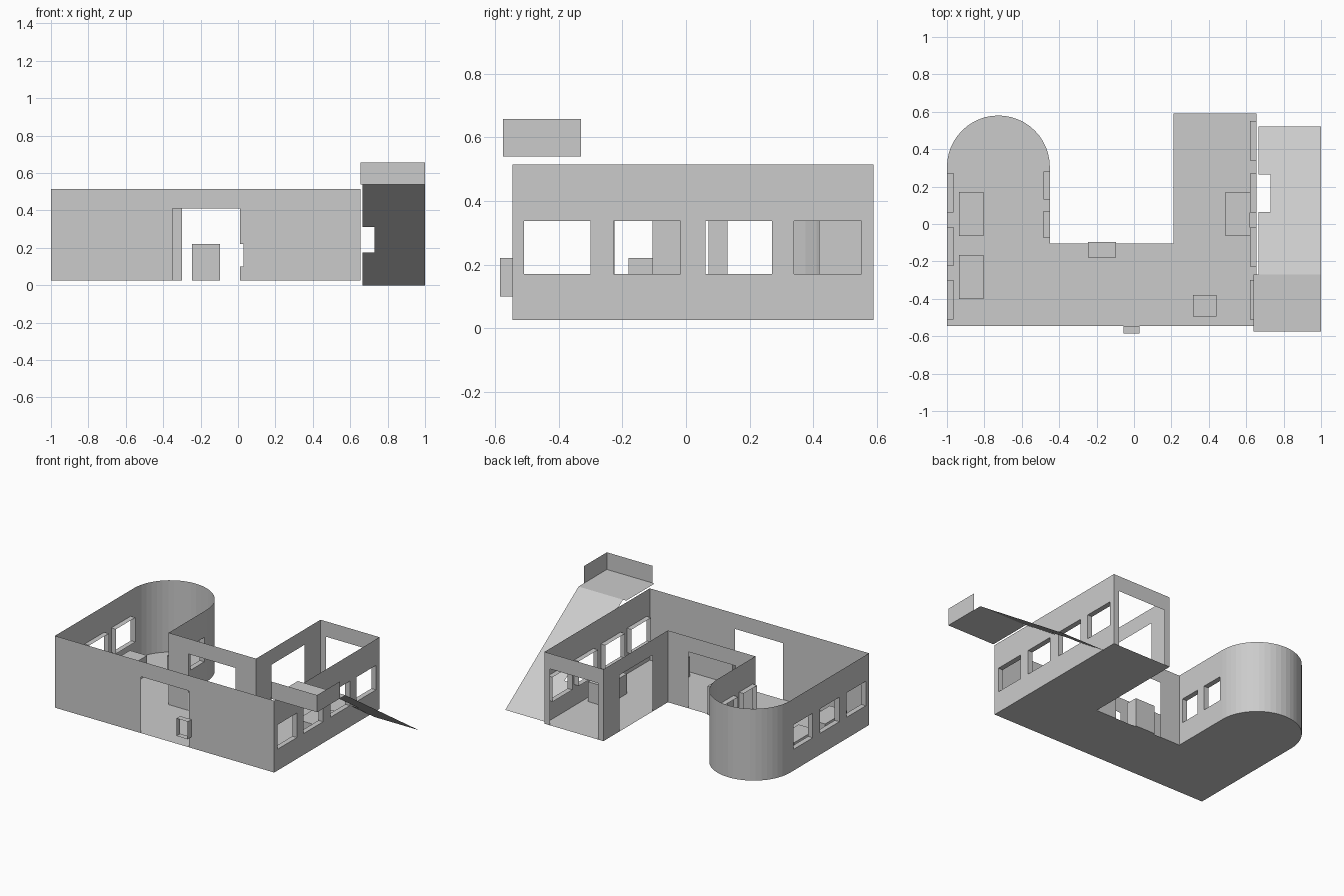
import bpy, bmesh, math
from mathutils import Vector

if "Cube" in bpy.data.objects:
    bpy.data.objects.remove(bpy.data.objects["Cube"])

Z0, Z1 = 0.025, 0.515          # floor level and wall top
DOOR_TOP = 0.41
WIN = (0.17, 0.337)            # window sill and head

grey = bpy.data.materials.new("plain_grey")
grey.diffuse_color = (0.6, 0.6, 0.6, 1)
grey.use_nodes = True
grey.node_tree.nodes["Principled BSDF"].inputs["Base Color"].default_value = grey.diffuse_color


def make(name, faces):
    """Build an object from polygons and merge coplanar pieces."""
    bm = bmesh.new()
    for pts in faces:
        bm.faces.new([bm.verts.new(p) for p in pts])
    bmesh.ops.remove_doubles(bm, verts=bm.verts, dist=1e-5)
    bmesh.ops.dissolve_limit(bm, angle_limit=0.002, verts=bm.verts, edges=bm.edges)
    me = bpy.data.meshes.new(name)
    bm.to_mesh(me)
    bm.free()
    me.materials.append(grey)
    ob = bpy.data.objects.new(name, me)
    bpy.context.collection.objects.link(ob)
    return ob


def wall(name, a, b, holes=()):
    """Thin wall from a to b with rectangular holes (start, end, low, high)
    measured on the x or y axis that the wall follows."""
    a, b = Vector(a), Vector(b)
    ax = 0 if abs(b.x - a.x) > abs(b.y - a.y) else 1
    us = sorted({a[ax], b[ax], *[h[0] for h in holes], *[h[1] for h in holes]},
                reverse=a[ax] > b[ax])
    zs = sorted({Z0, Z1, *[h[2] for h in holes], *[h[3] for h in holes]})

    def pt(u, z):
        p = [a.x, a.y, z]
        p[ax] = u
        return tuple(p)

    faces = []
    for u0, u1 in zip(us, us[1:]):
        for z0, z1 in zip(zs, zs[1:]):
            um, zm = (u0 + u1) / 2, (z0 + z1) / 2
            if not any(h[0] < um < h[1] and h[2] < zm < h[3] for h in holes):
                faces.append([pt(u0, z0), pt(u1, z0), pt(u1, z1), pt(u0, z1)])
    make(name, faces)


def frame(name, axis, plane, hole, depth):
    """Open four-sided window lining, running from the wall plane by depth."""
    u0, u1, z0, z1 = hole
    ring = [(u0, z0), (u1, z0), (u1, z1), (u0, z1)]

    def pt(p, d):
        return (p[0], plane + d, p[1]) if axis == 0 else (plane + d, p[0], p[1])

    make(name, [[pt(p, 0), pt(q, 0), pt(q, depth), pt(p, depth)]
                for p, q in zip(ring, ring[1:] + ring[:1])])


def box(name, x0, x1, y0, y1, z1):
    bpy.ops.mesh.primitive_cube_add(size=1, location=((x0 + x1) / 2, (y0 + y1) / 2, (Z0 + z1) / 2))
    ob = bpy.context.object
    ob.name = name
    ob.scale = (x1 - x0, y1 - y0, z1 - Z0)
    ob.data.materials.append(grey)


XL, XR, YF, YB = -1.0, 0.655, -0.545, 0.59
YC, XA, XB = -0.105, -0.45, 0.21           # courtyard edges
CX, CY, R = -0.725, 0.305, 0.275           # rounded wing end

# openings
right_wins = [(-0.51, -0.30, *WIN), (-0.228, -0.018, *WIN), (0.062, 0.27, *WIN), (0.34, 0.552, *WIN)]
left_wins = [(-0.51, -0.30, *WIN), (-0.225, -0.015, *WIN), (0.062, 0.272, *WIN)]
court_wins = [(-0.075, 0.07, *WIN), (0.13, 0.28, *WIN)]
hatch = (-0.055, 0.03, 0.10, 0.22)

# walls, counter-clockwise around the plan
wall("front_wall", (XL, YF), (XR, YF), [(-0.35, 0.01, Z0, DOOR_TOP), hatch])
wall("right_wall", (XR, YF), (XR, YB), right_wins)
wall("right_wing_back_wall", (XR, YB), (XB, YB), [(0.25, 0.615, Z0, DOOR_TOP)])
wall("right_wing_court_wall", (XB, YB), (XB, YC), [(0.06, 0.418, Z0, DOOR_TOP)])
wall("court_wall", (XB, YC), (XA, YC), [(-0.30, 0.055, Z0, DOOR_TOP)])
wall("left_wing_court_wall", (XA, YC), (XA, CY), court_wins)
wall("left_wall", (XL, CY), (XL, YF), left_wins)

# rounded end of the left wing
N = 24
arc = [(CX + R * math.cos(math.pi * i / N), CY + R * math.sin(math.pi * i / N)) for i in range(N + 1)]
make("rounded_wall", [[(*p, Z0), (*q, Z0), (*q, Z1), (*p, Z1)] for p, q in zip(arc, arc[1:])])

# floor
outline = [(XL, YF), (XR, YF), (XR, YB), (XB, YB), (XB, YC), (XA, YC)] + arc
make("floor", [[(x, y, Z0) for x, y in outline]])

# window linings
for label, plane, wins, depth in (("right", XR, right_wins, -0.035),
                                  ("left", XL, left_wins, 0.035),
                                  ("court", XA, court_wins, -0.035)):
    for i, h in enumerate(wins):
        frame(f"{label}_window_frame_{i + 1}", 1, plane, h, depth)
frame("front_hatch_frame", 0, YF, hatch, -0.04)

# furniture blocks
box("left_table_back", -0.935, -0.805, -0.065, 0.17, 0.16)
box("left_table_front", -0.935, -0.805, -0.40, -0.165, 0.16)
box("right_table", 0.49, 0.62, -0.065, 0.17, 0.16)
box("small_table", 0.315, 0.44, -0.495, -0.38, 0.16)
box("court_counter", -0.245, -0.095, -0.18, -0.095, 0.22)

# raised landing with two parapets
LZ, LT = 0.54, 0.657
make("landing", [[(0.64, -0.575, LZ), (1, -0.575, LZ), (1, -0.27, LZ), (0.64, -0.27, LZ)]])
make("landing_front_parapet", [[(0.655, -0.575, LZ), (1, -0.575, LZ), (1, -0.575, LT), (0.655, -0.575, LT)]])
make("landing_side_parapet", [[(1, -0.575, LZ), (1, -0.33, LZ), (1, -0.33, LT), (1, -0.575, LT)]])

# sloping ramp with a notch on its inner edge
def ramp_pt(x, y):
    return (x, y, LZ * (0.52 - y) / 0.79)

make("ramp", [[ramp_pt(x, y) for x, y in
               [(0.665, -0.27), (1, -0.27), (1, 0.52), (0.665, 0.52),
                (0.665, 0.265), (0.73, 0.265), (0.73, 0.065), (0.665, 0.065)]]])
